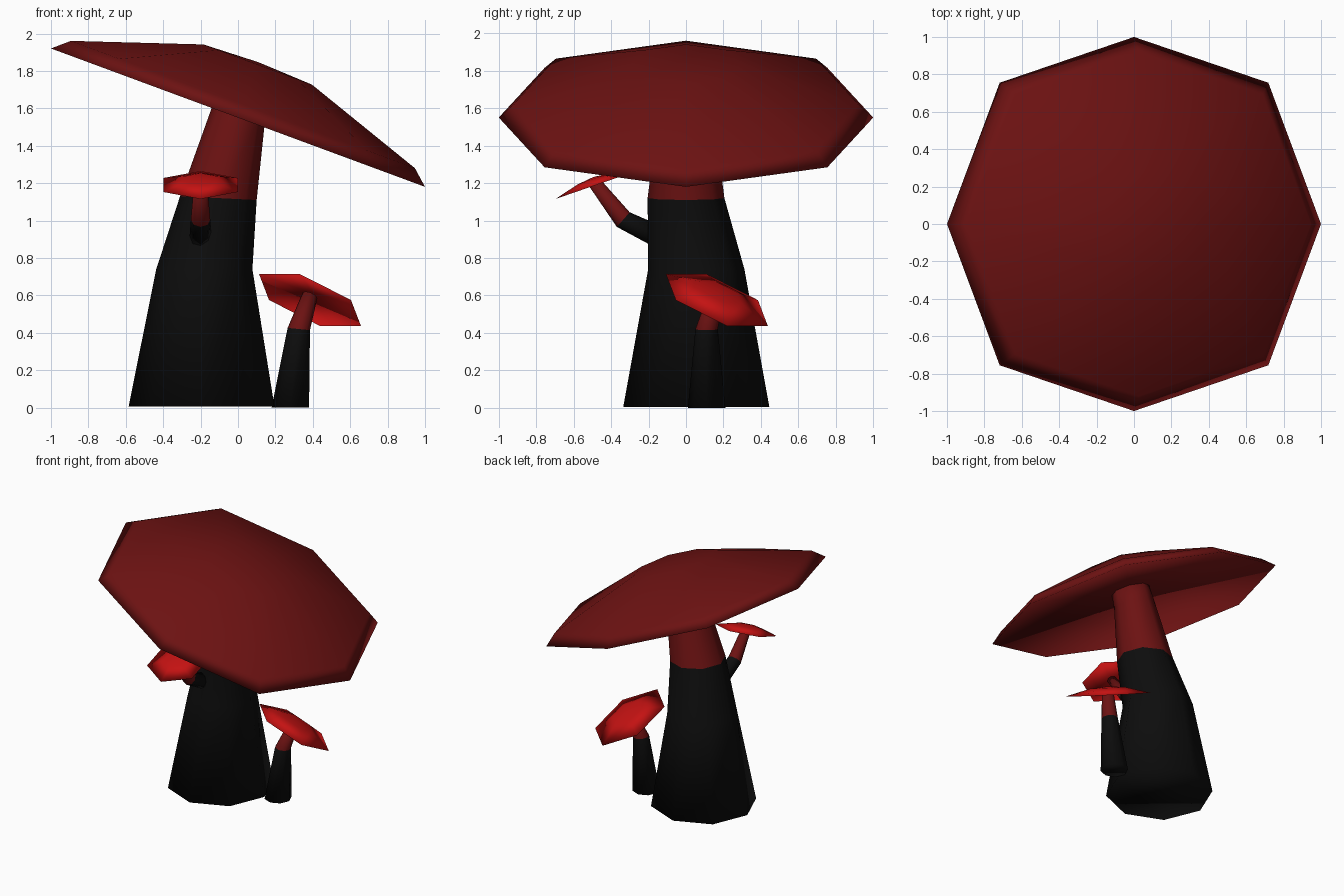
import bpy, bmesh
from math import sin, cos, radians, tau
from mathutils import Vector, Matrix

cube = bpy.data.objects.get("Cube")
if cube:
    bpy.data.objects.remove(cube, do_unlink=True)


def material(name, rgb):
    m = bpy.data.materials.new(name)
    m.use_nodes = True
    color = (*rgb, 1.0)
    m.diffuse_color = color
    m.node_tree.nodes["Principled BSDF"].inputs["Base Color"].default_value = color
    return m


black = material("charcoal black", (0.004, 0.004, 0.004))
dark_red = material("dark red", (0.15, 0.006, 0.006))
bright_red = material("bright red", (0.55, 0.006, 0.006))


def make_object(name, bm, mats):
    bmesh.ops.recalc_face_normals(bm, faces=bm.faces)
    for f in bm.faces:
        f.smooth = True
    me = bpy.data.meshes.new(name)
    bm.to_mesh(me)
    bm.free()
    for m in mats:
        me.materials.append(m)
    ob = bpy.data.objects.new(name, me)
    bpy.context.collection.objects.link(ob)
    return ob


def bridge(bm, a, b, mat=0):
    """Join two rings with quads, or a ring to a single tip with triangles."""
    n = max(len(a), len(b))
    for i in range(n):
        j = (i + 1) % n
        if len(b) == 1:
            corners = (a[i], a[j], b[0])
        elif len(a) == 1:
            corners = (a[0], b[j], b[i])
        else:
            corners = (a[i], a[j], b[j], b[i])
        bm.faces.new(corners).material_index = mat


def make_stem(name, rings, sides, red_from):
    """rings: (centre, radius, axis); spans from red_from upward are red."""
    bm = bmesh.new()
    loops = []
    for centre, radius, axis in rings:
        turn = Vector((0, 0, 1)).rotation_difference(Vector(axis))
        loops.append([bm.verts.new(Vector(centre) + turn @ Vector(
            (radius * cos(tau * i / sides), radius * sin(tau * i / sides), 0)))
            for i in range(sides)])
    for k in range(len(loops) - 1):
        bridge(bm, loops[k], loops[k + 1], int(k >= red_from))
    bm.faces.new(loops[0])
    bm.faces.new(loops[-1]).material_index = 1
    return make_object(name, bm, [black, dark_red])


def make_cap(name, mat, outline, profile, centre, tilt, heading):
    """Dome over a polygon outline, hollow below, tipped down toward heading."""
    bm = bmesh.new()
    place = (Matrix.Translation(centre) @ Matrix.Rotation(radians(heading), 4, 'Z')
             @ Matrix.Rotation(radians(tilt), 4, 'Y'))
    loops = []
    for scale, height in profile:
        points = outline if scale else [(0, 0)]
        loops.append([bm.verts.new(place @ Vector((x * scale, y * scale, height)))
                      for x, y in points])
    for a, b in zip(loops, loops[1:]):
        bridge(bm, a, b)
    return make_object(name, bm, [mat])


def polygon(sides, radius, phase=0.0):
    return [(radius * cos(tau * (i + phase) / sides),
             radius * sin(tau * (i + phase) / sides)) for i in range(sides)]


up = (0, 0, 1)
lean = (0.35, 0, 0.94)

# Large mushroom
octagon = [(x * (1.083 if i % 2 else 1.066), y * (1.068 if i % 2 else 1.0))
           for i, (x, y) in enumerate(polygon(8, 1))]
make_cap("large_cap", dark_red, octagon,
         [(0, 0.13), (1, 0), (0.92, 0.075), (0.29, 0.303), (0, 0.316)],
         (0, 0, 1.55), 20.3, 0)
make_stem("large_stem", [
    ((-0.195, 0.055, 0.005), 0.39, up),
    ((-0.18, 0.055, 0.74), 0.257, up),
    ((-0.105, 0, 1.12), 0.205, (0.05, 0, 1)),
    ((0, 0, 1.55), 0.15, lean),
    ((0.04, 0, 1.68), 0.14, lean)], 8, 2)

# Small mushroom beside the base
make_cap("side_cap", bright_red, polygon(6, 0.31, 0.5),
         [(0, 0.04), (1, 0), (0.4, 0.05), (0, 0.06)],
         (0.385, 0.165, 0.575), 31, 45)
make_stem("side_stem", [
    ((0.28, 0.11, 0), 0.1, up),
    ((0.325, 0.11, 0.42), 0.06, (0.1, 0, 1)),
    ((0.385, 0.16, 0.6), 0.042, (0.36, 0.36, 0.86))], 8, 1)

# Small mushroom branching from the front of the large stem
make_cap("front_cap", bright_red, polygon(6, 0.23),
         [(0, 0.03), (1, 0), (0.4, 0.035), (0, 0.045)],
         (-0.2, -0.48, 1.19), 19, -90)
make_stem("front_stem", [
    ((-0.2, -0.12, 0.9), 0.06, (0, -0.87, 0.5)),
    ((-0.2, -0.335, 1.005), 0.052, (0, -0.75, 0.66)),
    ((-0.2, -0.49, 1.205), 0.035, (0, -0.5, 0.87))], 8, 1)
